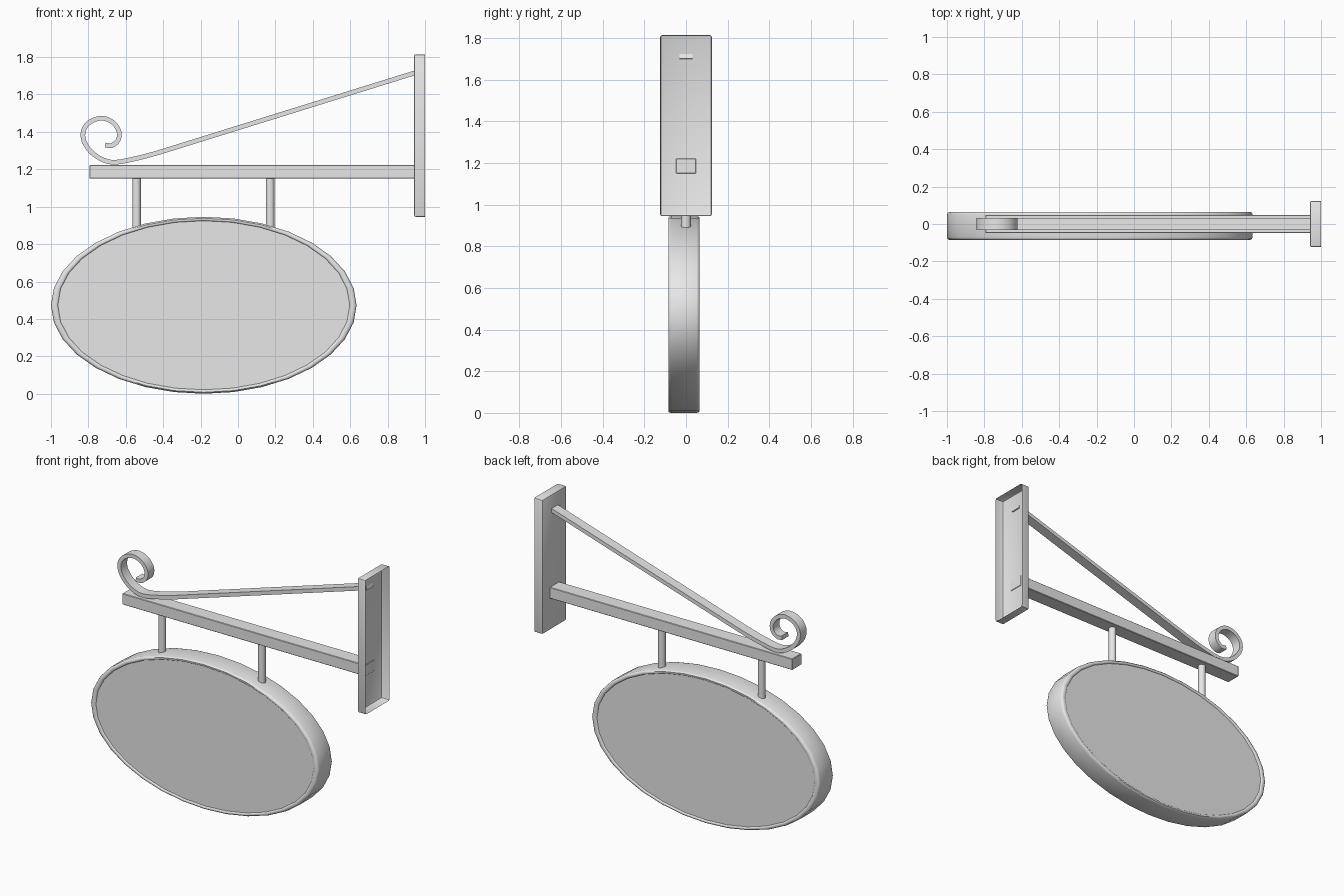
import bpy, bmesh, math
from mathutils import Vector

cube = bpy.data.objects.get("Cube")
if cube:
    bpy.data.objects.remove(cube, do_unlink=True)

metal = bpy.data.materials.new("light grey metal")
metal.use_nodes = True
GREY = (0.8, 0.8, 0.8, 1)
metal.diffuse_color = GREY
for node in metal.node_tree.nodes:
    if node.type == 'BSDF_PRINCIPLED':
        node.inputs["Base Color"].default_value = GREY


def finish(name, bm, angle=30):
    mesh = bpy.data.meshes.new(name)
    bm.to_mesh(mesh)
    bm.free()
    mesh.materials.append(metal)
    obj = bpy.data.objects.new(name, mesh)
    bpy.context.collection.objects.link(obj)
    bpy.ops.object.select_all(action='DESELECT')
    obj.select_set(True)
    bpy.context.view_layer.objects.active = obj
    bpy.ops.object.shade_smooth_by_angle(angle=math.radians(angle))
    return obj


def box(lo, hi):
    bm = bmesh.new()
    bmesh.ops.create_cube(bm, size=1)
    for v in bm.verts:
        v.co = [(a + b) / 2 + c * (b - a) for a, b, c in zip(lo, hi, v.co)]
    return bm


# Wall plate: hollow shell, open towards the wall
bm = box((0.941, -0.124, 0.945), (1.0, 0.124, 1.815))
back = [f for f in bm.faces if f.normal.x > 0.9]
bmesh.ops.delete(bm, geom=back, context='FACES_ONLY')
rounded = [e for e in bm.edges if len(e.link_faces) == 2]
bmesh.ops.bevel(bm, geom=rounded, offset=0.01, segments=2, profile=0.5,
                affect='EDGES')
finish("wall_plate", bm)

# Horizontal beam
bm = box((-0.795, -0.048, 1.15), (0.944, 0.048, 1.222))
bmesh.ops.bevel(bm, geom=bm.edges[:], offset=0.003, segments=1, affect='EDGES')
finish("beam", bm, 20)

# Hanging rods
for name, x in (("outer_rod", -0.542), ("inner_rod", 0.172)):
    bm = bmesh.new()
    bmesh.ops.create_cone(bm, cap_ends=True, segments=16, radius1=0.023,
                          radius2=0.023, depth=0.29)
    bmesh.ops.translate(bm, verts=bm.verts, vec=(x, 0, 1.01))
    finish(name, bm)

# Oval sign board: rings across the rim, closed by slightly recessed panels
SIDES, HALF = 32, 0.075
half_profile = [(0.955, HALF - 0.007), (0.96, HALF - 0.002), (0.968, HALF),
                (0.984, HALF), (0.995, HALF - 0.005), (1.0, HALF - 0.014)]
profile = [(s, -y) for s, y in half_profile] + half_profile[::-1]
bm = bmesh.new()
rings = []
for s, y in profile:
    rings.append([bm.verts.new((-0.183 + 0.817 * s * math.cos(math.tau * i / SIDES),
                                -0.01 + y,
                                0.473 + 0.473 * s * math.sin(math.tau * i / SIDES)))
                  for i in range(SIDES)])
for a, b in zip(rings, rings[1:]):
    for i in range(SIDES):
        j = (i + 1) % SIDES
        bm.faces.new((a[i], a[j], b[j], b[i]))
bm.faces.new(rings[0])
bm.faces.new(rings[-1])
bmesh.ops.recalc_face_normals(bm, faces=bm.faces)
finish("oval_sign", bm, 40)

# Diagonal brace ending in a scroll: flat bar swept along a smooth path
knots = [Vector(p) for p in (
    (0.944, 1.715), (-0.42, 1.291), (-0.553, 1.256), (-0.676, 1.238),
    (-0.767, 1.277), (-0.82, 1.342), (-0.827, 1.404), (-0.793, 1.452),
    (-0.73, 1.473), (-0.671, 1.452), (-0.637, 1.404), (-0.641, 1.356),
    (-0.675, 1.327), (-0.71, 1.33))]
path = [knots[0]]
for k in range(1, len(knots) - 1):
    p1, p2 = knots[k], knots[k + 1]
    p0 = p1 + (knots[0] - p1).normalized() * 0.13 if k == 1 else knots[k - 1]
    p3 = knots[k + 2] if k + 2 < len(knots) else p2 * 2 - p1
    for n in range(5):
        t = n / 5
        path.append(0.5 * (2 * p1 + (p2 - p0) * t
                           + (2 * p0 - 5 * p1 + 4 * p2 - p3) * t ** 2
                           + (3 * p1 - p0 - 3 * p2 + p3) * t ** 3))
path.append(knots[-1])

bm = bmesh.new()
sections = []
for i, p in enumerate(path):
    d = (path[min(i + 1, len(path) - 1)] - path[max(i - 1, 0)]).normalized()
    side = Vector((-d.y, d.x)) * 0.0125
    sections.append([bm.verts.new((p.x + u * side.x, v * 0.032, p.y + u * side.y))
                     for u, v in ((-1, -1), (1, -1), (1, 1), (-1, 1))])
for a, b in zip(sections, sections[1:]):
    for i in range(4):
        j = (i + 1) % 4
        bm.faces.new((a[i], a[j], b[j], b[i]))
bm.faces.new(sections[0])
bm.faces.new(sections[-1])
bmesh.ops.recalc_face_normals(bm, faces=bm.faces)
finish("scroll_brace", bm)
